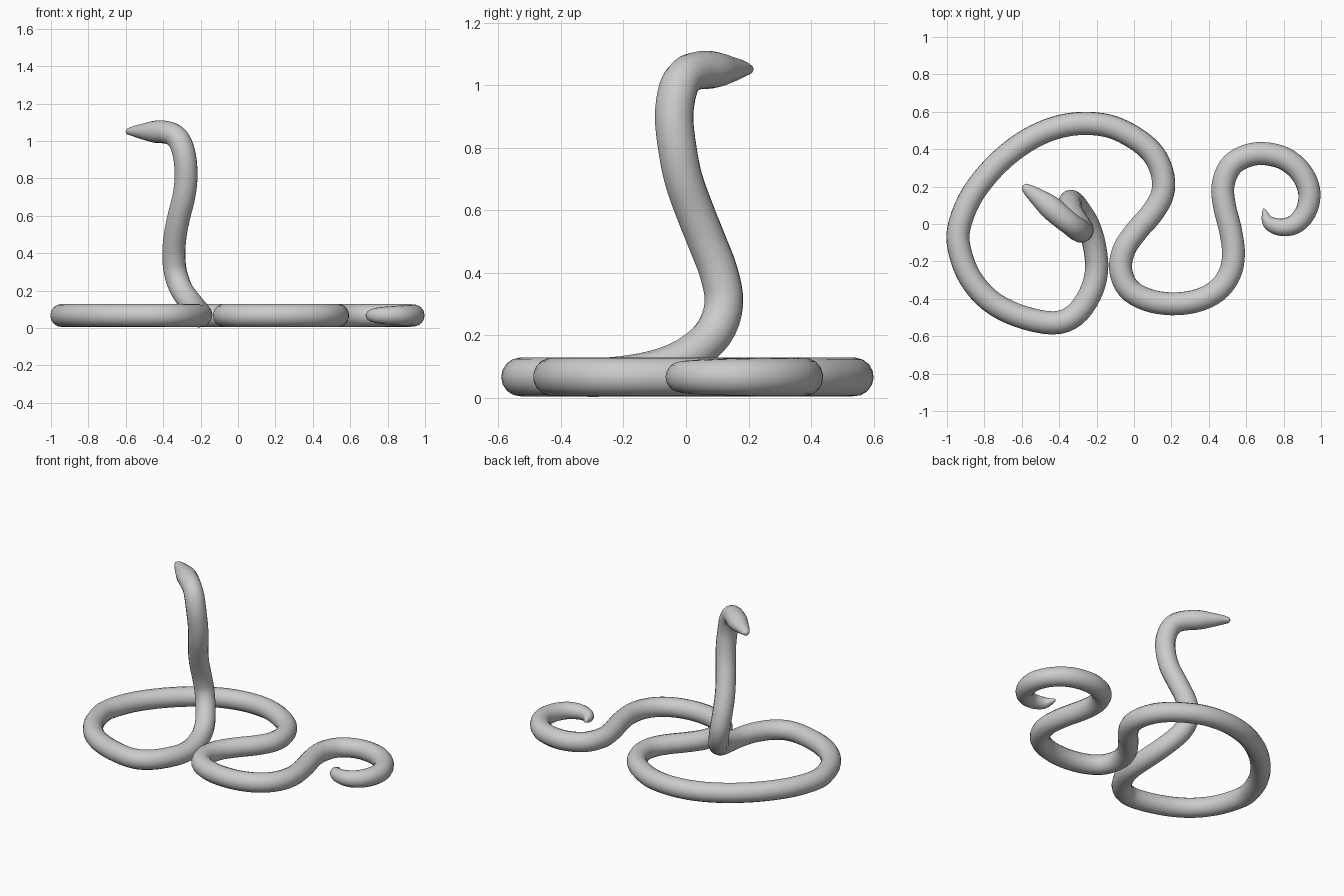
import bpy, bmesh, math
from mathutils import Vector

if "Cube" in bpy.data.objects:
    bpy.data.objects.remove(bpy.data.objects["Cube"])

SIDES = 16
R = 0.062          # body radius
GROUND = 0.067     # centre height of the coils

# Head and raised neck, from the snout down: x, y, z, half width, half height
raised = [
    (-0.588, 0.200, 1.050, 0.020, 0.016), (-0.560, 0.178, 1.052, 0.033, 0.027),
    (-0.500, 0.132, 1.050, 0.051, 0.045), (-0.445, 0.088, 1.049, 0.063, 0.059),
    (-0.390, 0.040, 1.047, 0.062, 0.061), (-0.340, 0.000, 1.030, 0.060, 0.061),
    (-0.305, -0.026, 0.985, R, R), (-0.283, -0.038, 0.900, R, R),
    (-0.278, -0.028, 0.800, R, R), (-0.290, -0.008, 0.700, R, R),
    (-0.315, 0.027, 0.600, R, R), (-0.335, 0.067, 0.500, R, R),
    (-0.343, 0.105, 0.400, R, R), (-0.335, 0.121, 0.300, R, R),
    (-0.302, 0.087, 0.205, R, R), (-0.248, 0.000, 0.130, R, R),
    (-0.213, -0.110, 0.088, R, R), (-0.200, -0.250, GROUND, R, R),
]

# Coils lying on the ground, from the neck to the tail tip: x, y
coils = [
    (-0.237, -0.38), (-0.32, -0.49), (-0.436, -0.529), (-0.62, -0.49), (-0.77, -0.41),
    (-0.875, -0.29), (-0.93, -0.15), (-0.938, -0.03), (-0.88, 0.13), (-0.78, 0.27),
    (-0.66, 0.385), (-0.53, 0.47), (-0.40, 0.52), (-0.27, 0.538), (-0.14, 0.525),
    (-0.03, 0.48), (0.07, 0.41), (0.13, 0.33), (0.158, 0.23), (0.145, 0.14),
    (0.09, 0.05), (0.02, -0.03), (-0.05, -0.13), (-0.072, -0.24), (-0.03, -0.345),
    (0.07, -0.405), (0.20, -0.427), (0.33, -0.412), (0.44, -0.36), (0.51, -0.27),
    (0.532, -0.16), (0.515, -0.03), (0.485, 0.09), (0.475, 0.20), (0.51, 0.30),
    (0.58, 0.355), (0.68, 0.377), (0.80, 0.352), (0.89, 0.28), (0.936, 0.18),
    (0.925, 0.08), (0.87, 0.005), (0.79, -0.018), (0.72, 0.01), (0.695, 0.075),
]
# Tail taper over the last points
taper = [0.061, 0.060, 0.057, 0.053, 0.047, 0.036, 0.009]
radii = [R] * (len(coils) - len(taper)) + taper
points = raised + [(x, y, GROUND, r, r) for (x, y), r in zip(coils, radii)]


def resample(pts, steps):
    """Catmull-Rom through all values, so radius follows as smoothly as position."""
    out = []
    for i in range(len(pts) - 1):
        a, b = pts[max(i - 1, 0)], pts[i]
        c, d = pts[i + 1], pts[min(i + 2, len(pts) - 1)]
        for s in range(steps):
            t = s / steps
            out.append([0.5 * (2 * q + (r - p) * t + (2 * p - 5 * q + 4 * r - w) * t * t
                               + (3 * q - p - 3 * r + w) * t ** 3)
                        for p, q, r, w in zip(a, b, c, d)])
    return out + [list(pts[-1])]


def sweep(name, pts, mat):
    """Skin an oval section along a path with a twist-free frame."""
    bm = bmesh.new()
    pos = [Vector(p[:3]) for p in pts]
    side = None
    rings = []
    for i, p in enumerate(pts):
        tan = (pos[min(i + 1, len(pos) - 1)] - pos[max(i - 1, 0)]).normalized()
        if side is None:
            side = tan.cross(Vector((0, 0, 1)))
        side = (side - tan * side.dot(tan)).normalized()
        up = side.cross(tan)
        rings.append([bm.verts.new(pos[i] + side * p[3] * math.cos(a) + up * p[4] * math.sin(a))
                      for a in (2 * math.pi * k / SIDES for k in range(SIDES))])
    for r0, r1 in zip(rings, rings[1:]):
        for k in range(SIDES):
            j = (k + 1) % SIDES
            bm.faces.new((r0[k], r0[j], r1[j], r1[k]))
    # Rounded ends
    for ring, centre, nxt in ((rings[0], pos[0], pos[1]), (rings[-1], pos[-1], pos[-2])):
        tip = bm.verts.new(centre + (centre - nxt).normalized() * 0.010)
        for k in range(SIDES):
            bm.faces.new((ring[k], ring[(k + 1) % SIDES], tip))
    bmesh.ops.recalc_face_normals(bm, faces=bm.faces)
    for f in bm.faces:
        f.smooth = True
    me = bpy.data.meshes.new(name)
    bm.to_mesh(me)
    bm.free()
    me.materials.append(mat)
    ob = bpy.data.objects.new(name, me)
    bpy.context.collection.objects.link(ob)
    return ob


grey = bpy.data.materials.new("plain grey")
grey.diffuse_color = (0.6, 0.6, 0.6, 1)
grey.use_nodes = True
grey.node_tree.nodes["Principled BSDF"].inputs["Base Color"].default_value = grey.diffuse_color

sweep("snake_body", resample(points, 4), grey)
